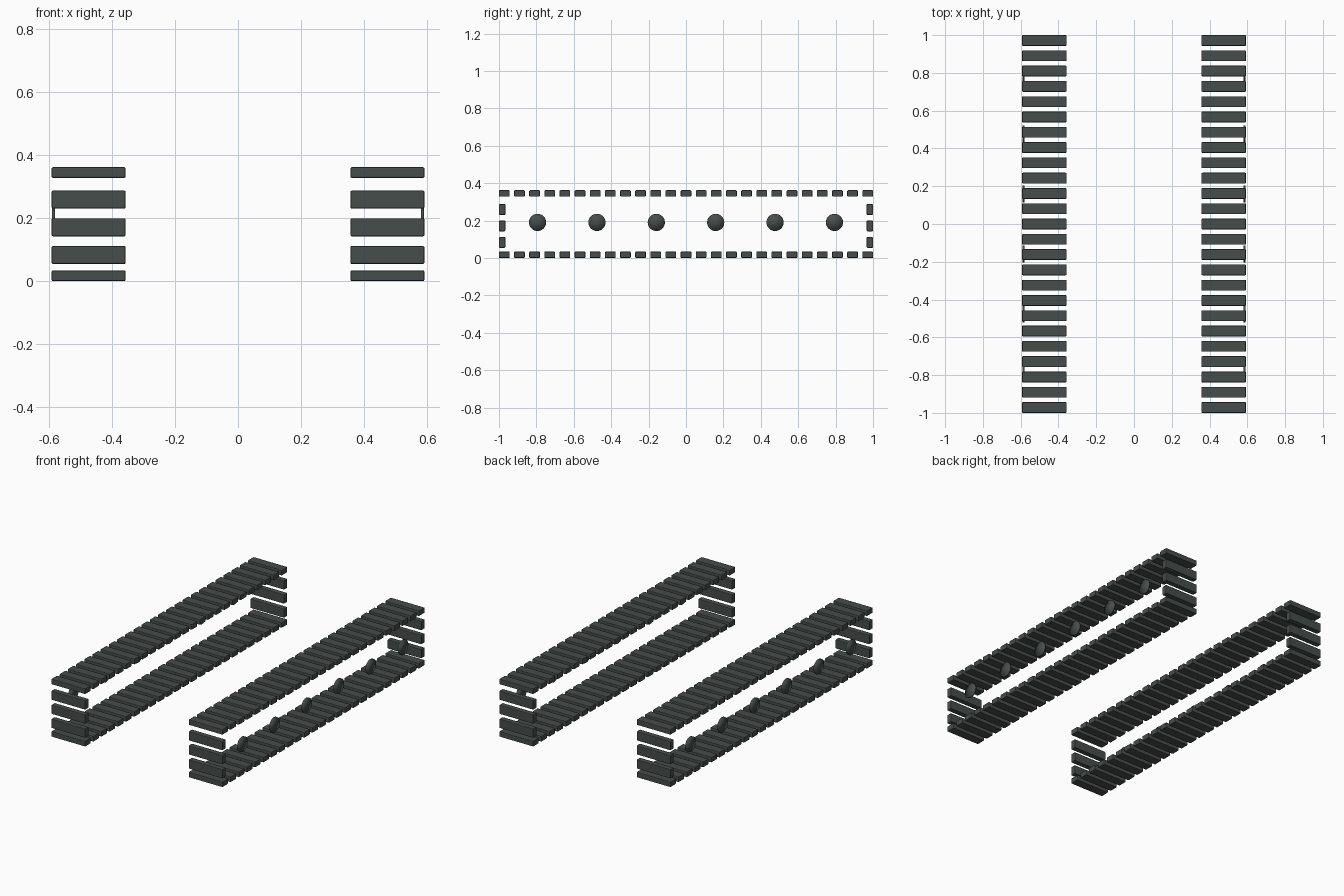
import bpy
import math

cube = bpy.data.objects.get("Cube")
if cube:
    bpy.data.objects.remove(cube, do_unlink=True)

# Single dark grey-green colour
mat = bpy.data.materials.new("dark track grey")
mat.use_nodes = True
color = (0.06, 0.075, 0.068, 1)
mat.diffuse_color = color
mat.node_tree.nodes["Principled BSDF"].inputs["Base Color"].default_value = color

TRACK_X = 0.475
PAD_WIDTH = 0.235
PAD_LENGTH = 0.057
PAD_THICK = 0.034
HEIGHT = 0.362
PADS = 25
WHEELS = 6


def pad(name, location, size):
    """Track link: a box with lightly bevelled edges."""
    bpy.ops.mesh.primitive_cube_add(size=1, location=location)
    ob = bpy.context.object
    ob.name = name
    ob.scale = size
    bpy.ops.object.transform_apply(location=False, rotation=False, scale=True)
    bevel = ob.modifiers.new("soft edges", "BEVEL")
    bevel.width = 0.004
    bevel.segments = 2
    ob.data.materials.append(mat)


def wheel(name, location):
    """Thin road wheel disc, softly shaded across the rim."""
    bpy.ops.mesh.primitive_cylinder_add(
        vertices=32, radius=0.046, depth=0.01, location=location,
        rotation=(0, math.pi / 2, 0))
    ob = bpy.context.object
    ob.name = name
    ob.data.materials.append(mat)
    bpy.ops.object.shade_smooth()


for side, s in (("left", 1), ("right", -1)):
    x = s * TRACK_X
    # Lower and upper runs of links
    step = (2 - PAD_LENGTH) / (PADS - 1)
    for i in range(PADS):
        y = -1 + PAD_LENGTH / 2 + i * step
        for run, z in (("lower", PAD_THICK / 2), ("upper", HEIGHT - PAD_THICK / 2)):
            pad(f"{side}_{run}_link_{i + 1}", (x, y, z),
                (PAD_WIDTH, PAD_LENGTH, PAD_THICK))
    # Upright links closing both ends
    for end, e in (("front", -1), ("back", 1)):
        for i in range(3):
            pad(f"{side}_{end}_link_{i + 1}",
                (x, e * (1 - PAD_THICK / 2), 0.083 + i * 0.088),
                (PAD_WIDTH, PAD_THICK, PAD_LENGTH))
    # Road wheels near the outer edge
    for i in range(WHEELS):
        wheel(f"{side}_road_wheel_{i + 1}",
              (s * 0.586, (i - (WHEELS - 1) / 2) * 0.3175, 0.19))
